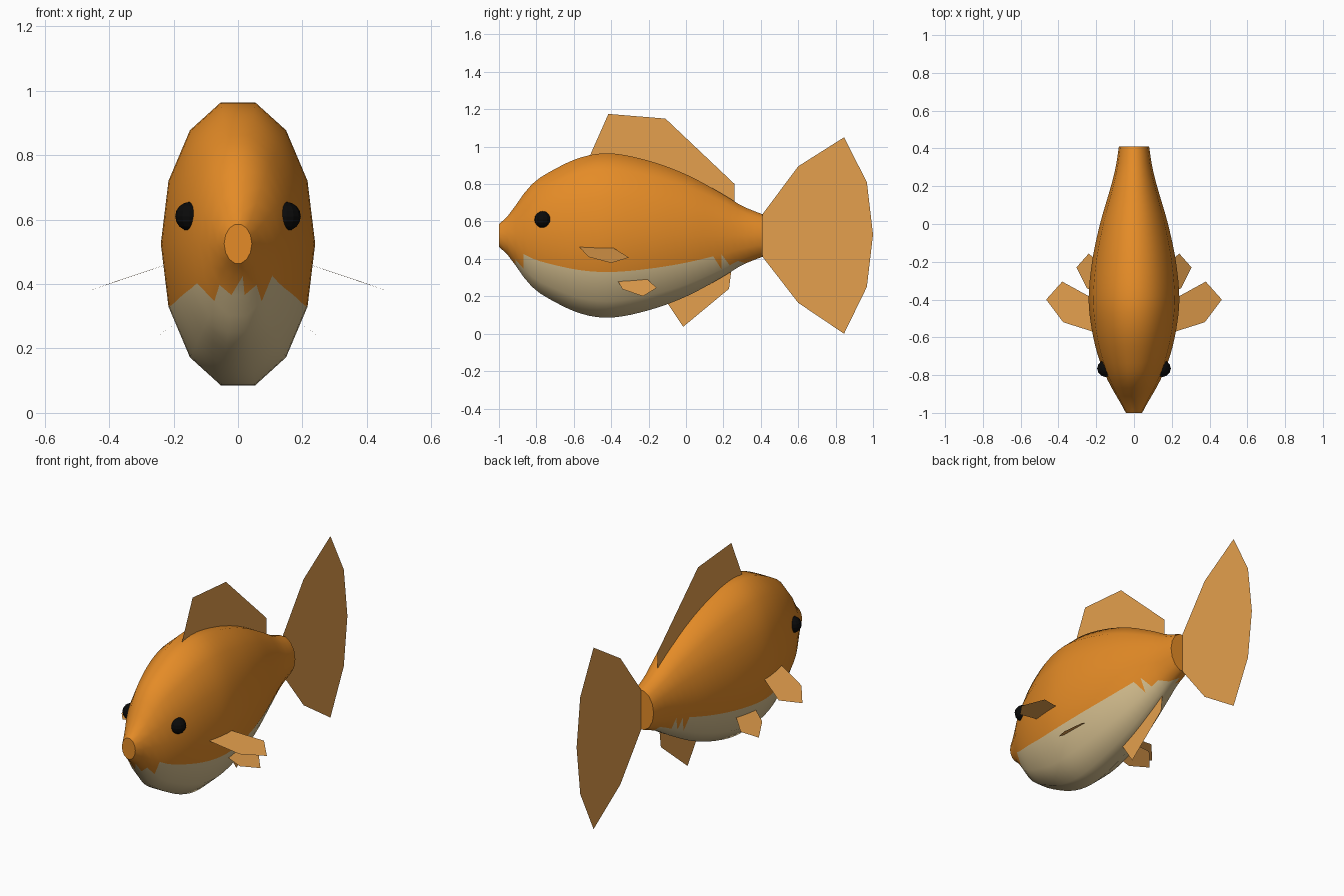
import bpy
import bmesh
import math

cube = bpy.data.objects.get("Cube")
if cube:
    bpy.data.objects.remove(cube, do_unlink=True)


def material(name, color):
    mat = bpy.data.materials.new(name)
    mat.use_nodes = True
    rgba = (*color, 1)
    mat.diffuse_color = rgba
    bsdf = next(n for n in mat.node_tree.nodes if n.type == "BSDF_PRINCIPLED")
    bsdf.inputs["Base Color"].default_value = rgba
    return mat


ORANGE = material("orange scales", (0.78, 0.26, 0.02))
CREAM = material("cream belly", (0.68, 0.53, 0.28))
FIN = material("pale orange fin", (0.78, 0.35, 0.075))
BLACK = material("black eye", (0.003, 0.003, 0.003))


def finish(name, bm, *mats):
    mesh = bpy.data.meshes.new(name)
    bm.to_mesh(mesh)
    bm.free()
    for mat in mats:
        mesh.materials.append(mat)
    obj = bpy.data.objects.new(name, mesh)
    bpy.context.collection.objects.link(obj)
    return obj


# Body stations: y, half width, half height
STATIONS = [
    (-1, .043, .062), (-.95, .07, .11), (-.83, .138, .275), (-.7, .19, .365),
    (-.55, .225, .432), (-.4, .24, .45), (-.2, .222, .41), (0, .18, .335),
    (.2, .122, .225), (.3, .097, .162), (.41, .08, .116),
]
SIDES = 14
SPANS = 32
MID_Z = .525
BELLY_Z = .387


def slope(i, c):
    lo, hi = max(i - 1, 0), min(i + 1, len(STATIONS) - 1)
    return (STATIONS[hi][c] - STATIONS[lo][c]) / (STATIONS[hi][0] - STATIONS[lo][0])


def radius(y, c):
    # Smooth cubic through the stations
    i = max(n for n in range(len(STATIONS) - 1) if STATIONS[n][0] <= y)
    a, b = STATIONS[i], STATIONS[i + 1]
    h = b[0] - a[0]
    t = (y - a[0]) / h
    s = 1 - t
    return (a[c] * (1 + 2 * t) * s * s + b[c] * (3 - 2 * t) * t * t
            + h * t * s * (slope(i, c) * s - slope(i + 1, c) * t))


# Body: lofted rings, triangulated, belly coloured by height
bm = bmesh.new()
start, end = STATIONS[0][0], STATIONS[-1][0]
rings = []
for n in range(SPANS + 1):
    y = start + (end - start) * n / SPANS
    rx, rz = radius(y, 1), radius(y, 2)
    angles = [math.tau * k / SIDES for k in range(SIDES)]
    rings.append([bm.verts.new((rx * math.cos(a), y, MID_Z + rz * math.sin(a)))
                  for a in angles])
for front, back in zip(rings, rings[1:]):
    for k in range(SIDES):
        j = (k + 1) % SIDES
        for tri in ((front[k], front[j], back[k]), (front[j], back[j], back[k])):
            face = bm.faces.new(tri)
            face.smooth = True
            face.material_index = int(face.calc_center_median().z < BELLY_Z)
# Flat mouth and tail stump
for ring in (rings[0], rings[-1]):
    cap = bm.faces.new(ring)
    for edge in cap.edges:
        edge.smooth = False
bmesh.ops.recalc_face_normals(bm, faces=bm.faces)
finish("body", bm, ORANGE, CREAM)


# Fins: thin flat sheets
def fin(name, points):
    bm = bmesh.new()
    bm.faces.new([bm.verts.new(p) for p in points])
    finish(name, bm, FIN)


UPRIGHT = {
    "dorsal_fin": [(-.55, .87), (-.415, 1.175), (-.11, 1.15), (.26, .8), (.26, .65)],
    "anal_fin": [(-.15, .24), (-.015, .037), (.23, .24), (.25, .4)],
    "tail_fin": [(.41, .41), (.41, .64), (.6, .895), (.845, 1.05), (.967, .81),
                 (1, .53), (.967, .25), (.845, 0), (.6, .165)],
}
for name, outline in UPRIGHT.items():
    fin(name, [(0, y, z) for y, z in outline])

PAIRED = {
    "pectoral_fin": [(.17, -.585, .478), (.375, -.52, .41), (.465, -.4, .378),
                     (.38, -.305, .407), (.17, -.42, .478)],
    "pelvic_fin": [(.14, -.385, .318), (.25, -.34, .238), (.305, -.23, .2),
                   (.24, -.157, .245), (.14, -.235, .318)],
}
for side, sx in (("left", 1), ("right", -1)):
    for name, outline in PAIRED.items():
        fin(f"{side}_{name}", [(sx * x, y, z) for x, y, z in outline])

    # Eye
    bm = bmesh.new()
    bmesh.ops.create_uvsphere(bm, u_segments=12, v_segments=8, radius=.045)
    bmesh.ops.translate(bm, verts=bm.verts, vec=(sx * .15, -.765, .61))
    finish(f"{side}_eye", bm, BLACK)
